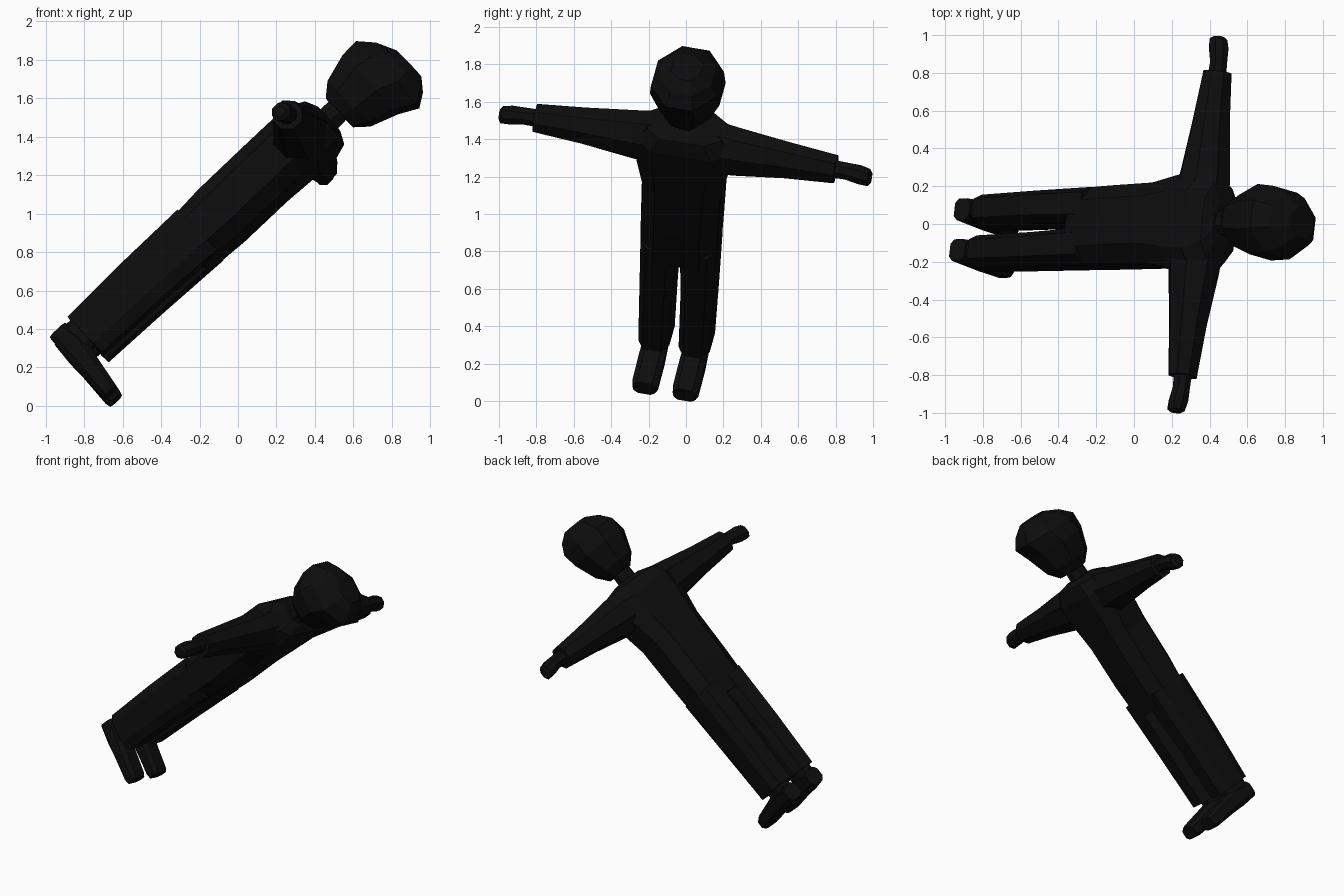
import bpy, bmesh, math
from mathutils import Vector, Matrix

if "Cube" in bpy.data.objects:
    bpy.data.objects.remove(bpy.data.objects["Cube"])

# Leaning body frame: lateral (a), front (b), along the spine (c)
up = Vector((0.725, 0.035, 0.688)).normalized()
down = Vector((0.688, 0, -0.725))
t = 0.2
side = Vector((0, math.cos(t), 0)) + down * math.sin(t)
side = (side - up * side.dot(up)).normalized()
front = up.cross(side).normalized()
if front.dot(down) < 0:
    front = -front
origin = Vector((-0.78, -0.05, 0.345))

black = bpy.data.materials.new("near_black")
black.diffuse_color = (0.004, 0.004, 0.004, 1)
black.use_nodes = True
black.node_tree.nodes["Principled BSDF"].inputs["Base Color"].default_value = black.diffuse_color

BOX = [(1, .55), (.6, 1), (-.6, 1), (-1, .55), (-1, -.55), (-.6, -1), (.6, -1), (1, -.55)]
ROUND = [(math.cos(math.pi * (i + .5) / 4) / .924, math.sin(math.pi * (i + .5) / 4) / .924)
         for i in range(8)]


def loft(name, axis, sections, ring=BOX, mirror=1):
    """Each section is (a, b, c, half size 1, half size 2) across the given axis."""
    bm = bmesh.new()
    others = [i for i in range(3) if i != axis]
    rings = []
    for a, b, c, h1, h2 in sections:
        verts = []
        for p, q in ring:
            loc = [a, b, c]
            loc[others[0]] += p * h1
            loc[others[1]] += q * h2
            loc[0] *= mirror
            verts.append(bm.verts.new(origin + side * loc[0] + front * loc[1] + up * loc[2]))
        rings.append(verts)
    n = len(ring)
    for r, s in zip(rings, rings[1:]):
        for i in range(n):
            bm.faces.new((r[i], r[(i + 1) % n], s[(i + 1) % n], s[i]))
    bm.faces.new(rings[0])
    bm.faces.new(rings[-1])
    bmesh.ops.recalc_face_normals(bm, faces=bm.faces)
    mesh = bpy.data.meshes.new(name)
    bm.to_mesh(mesh)
    bm.free()
    mesh.materials.append(black)
    ob = bpy.data.objects.new(name, mesh)
    bpy.context.collection.objects.link(ob)


# Jacket and hips
loft("torso", 2, [
    (0, .01, .70, .205, .145), (0, .01, .95, .21, .16), (0, .01, 1.25, .215, .16),
    (0, .015, 1.42, .25, .16), (0, .02, 1.58, .27, .16), (0, .03, 1.67, .2, .13),
    (0, .03, 1.70, .09, .08)])
loft("neck", 2, [(0, .03, 1.64, .065, .065), (0, .03, 1.82, .06, .06)], ROUND)

# Head with overhanging brow and hair
loft("head", 2, [
    (0, .045, 1.762, .075, .10), (0, .045, 1.83, .135, .155), (0, .05, 1.98, .19, .20),
    (0, .075, 2.08, .18, .23), (0, .09, 2.15, .145, .17), (0, .11, 2.2, .08, .09)], ROUND)

for label, m in (("left", 1), ("right", -1)):
    # Limbs, one set per side
    loft(label + "_leg", 2, [
        (.11, 0, 0, .085, .13), (.112, 0, .4, .09, .14), (.108, .008, .8, .1, .148)], BOX, m)
    loft(label + "_ankle", 2, [(.11, -.02, -.1, .058, .09), (.11, -.02, .04, .058, .09)], BOX, m)
    loft(label + "_foot", 1, [
        (.11, -.12, -.085, .058, .055), (.11, 0, -.08, .065, .07), (.11, .1, -.09, .07, .06),
        (.11, .28, -.11, .07, .05), (.11, .31, -.112, .06, .042)], BOX, m)
    loft(label + "_sleeve", 0, [
        (.15, .02, 1.53, .13, .15), (.28, .025, 1.53, .12, .135), (.55, .025, 1.53, .095, .1),
        (.82, .03, 1.53, .075, .075)], ROUND, m)
    loft(label + "_hand", 0, [
        (.79, .03, 1.53, .045, .05), (.88, .03, 1.53, .045, .045), (.95, .03, 1.52, .05, .052),
        (1.0, .03, 1.51, .045, .048), (1.015, .03, 1.51, .025, .028)], ROUND, m)
